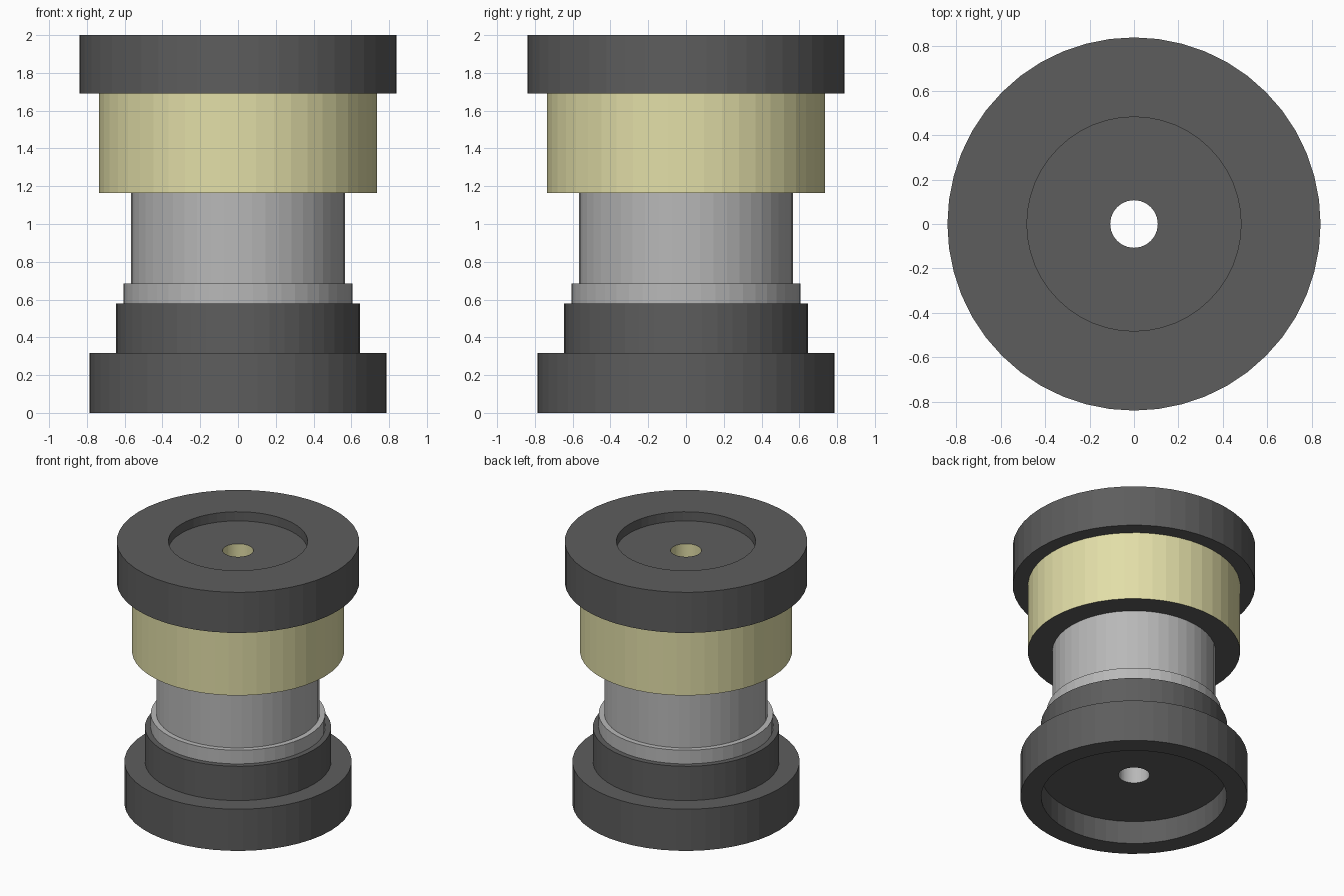
import bpy
import bmesh
from math import cos, sin, tau

if "Cube" in bpy.data.objects:
    bpy.data.objects.remove(bpy.data.objects["Cube"])

SIDES = 48
HOLE = 0.107


def material(name, r, g, b):
    m = bpy.data.materials.new(name)
    m.diffuse_color = (r, g, b, 1)
    m.use_nodes = True
    m.node_tree.nodes["Principled BSDF"].inputs["Base Color"].default_value = m.diffuse_color
    return m


dark = material("dark_grey", 0.11, 0.11, 0.11)
light = material("light_grey", 0.48, 0.48, 0.48)
cream = material("cream_yellow", 0.76, 0.73, 0.39)


def lathe(name, mat, *paths):
    """Spin (radius, z) paths round z; paths run clockwise so normals face out."""
    bm = bmesh.new()
    for path in paths:
        rings = [[bm.verts.new((r * cos(tau * i / SIDES), r * sin(tau * i / SIDES), z))
                  for i in range(SIDES)] for r, z in path]
        for a, b in zip(rings, rings[1:]):
            for i in range(SIDES):
                j = (i + 1) % SIDES
                bm.faces.new((a[i], b[i], b[j], a[j]))
    mesh = bpy.data.meshes.new(name)
    bm.to_mesh(mesh)
    bm.free()
    mesh.materials.append(mat)
    obj = bpy.data.objects.new(name, mesh)
    bpy.context.collection.objects.link(obj)
    return obj


# Top flange with its shallow round recess
lathe("top_flange", dark,
      [(HOLE, 1.93), (0.482, 1.93), (0.482, 2.0), (0.84, 2.0), (0.84, 1.69), (0.735, 1.69)])

# Yellow sleeve and the upper part of the bore
lathe("sleeve", cream,
      [(0.735, 1.69), (0.735, 1.163)],
      [(HOLE, 1.163), (HOLE, 1.93)])

# Dark underside of the sleeve
lathe("sleeve_underside", dark, [(0.735, 1.163), (0.566, 1.163)])

# Grey neck with its collar, and the lower part of the bore
lathe("neck", light,
      [(0.566, 1.163), (0.566, 0.684), (0.605, 0.684), (0.605, 0.58)],
      [(HOLE, 0.175), (HOLE, 1.163)])

# Stepped base, hollowed from below
lathe("base", dark,
      [(0.605, 0.58), (0.645, 0.58), (0.645, 0.318), (0.787, 0.318), (0.787, 0),
       (0.643, 0), (0.643, 0.175), (HOLE, 0.175)])
